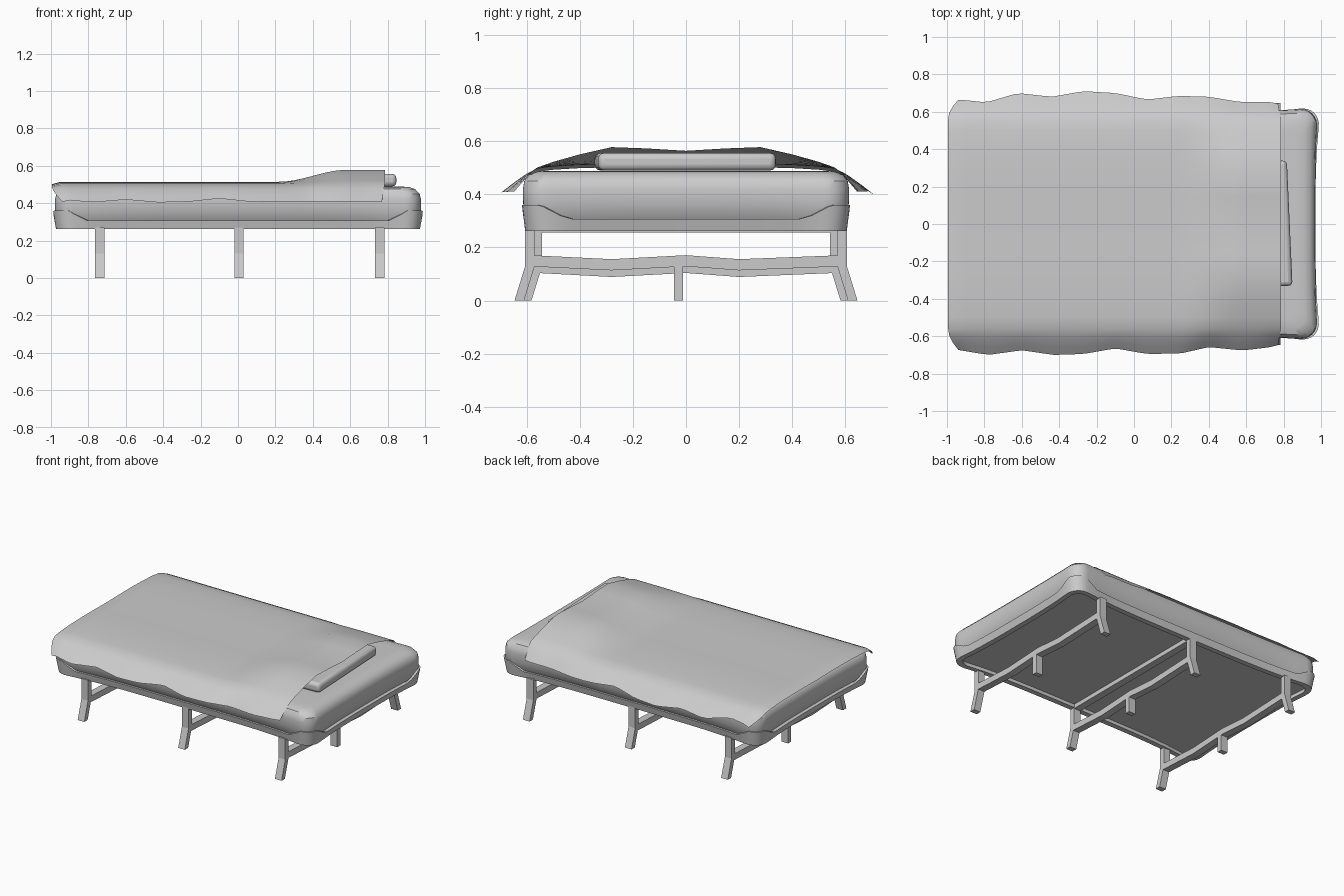
import bpy, bmesh, math

if "Cube" in bpy.data.objects:
    bpy.data.objects.remove(bpy.data.objects["Cube"])

def make(name, verts, faces, smooth=0):
    me = bpy.data.meshes.new(name)
    me.from_pydata(verts, [], faces)
    bm = bmesh.new()
    bm.from_mesh(me)
    bmesh.ops.recalc_face_normals(bm, faces=bm.faces)
    bm.to_mesh(me)
    bm.free()
    ob = bpy.data.objects.new(name, me)
    bpy.context.collection.objects.link(ob)
    if smooth:
        bpy.ops.object.select_all(action='DESELECT')
        ob.select_set(True)
        bpy.context.view_layer.objects.active = ob
        bpy.ops.object.shade_smooth_by_angle(angle=math.radians(smooth))
    return ob

def outline(hx, hy, r, bow, side=24, seg=8):
    """Rounded rectangle whose sides are pinched inwards by bow."""
    arc = []
    for k, (sx, sy) in enumerate([(1, 1), (-1, 1), (-1, -1), (1, -1)]):
        for i in range(seg + 1):
            a = math.pi / 2 * (k + i / seg)
            arc.append((sx * (hx - r) + r * math.cos(a), sy * (hy - r) + r * math.sin(a)))
    pts = []
    for i, p in enumerate(arc):
        pts.append(p)
        if i % (seg + 1) == seg:
            q = arc[(i + 1) % len(arc)]
            for j in range(1, side):
                t = j / side
                pts.append((p[0] + (q[0] - p[0]) * t, p[1] + (q[1] - p[1]) * t))
    return [(x * (1 - 0.6 * bow * (1 - abs(y / hy) ** 3)),
             y * (1 - 1.4 * bow * (1 - abs(x / hx) ** 4))) for x, y in pts]

def loft(name, loops, ring=False, smooth=35):
    """Join stacked loops; ring closes the section, otherwise ends are capped."""
    n, m = len(loops[0]), len(loops)
    verts = [v for lp in loops for v in lp]
    faces = []
    for a in range(m if ring else m - 1):
        b = (a + 1) % m
        faces += [(a * n + i, a * n + (i + 1) % n, b * n + (i + 1) % n, b * n + i) for i in range(n)]
    if not ring:
        faces += [tuple(range(n)), tuple(range((m - 1) * n, m * n))]
    return make(name, verts, faces, smooth)

def level(hx, hy, r, bow, z):
    return [(x, y, z) for x, y in outline(hx, hy, r, bow)]

def bar(name, x, path, w, upright, d=0.05):
    """Rectangular bar along a (y, z) path at a given x."""
    oy, oz = (w / 2, 0) if upright else (0, w / 2)
    h = d / 2
    loft(name, [[(x - h, y - oy, z - oz), (x + h, y - oy, z - oz),
                 (x + h, y + oy, z + oz), (x - h, y + oy, z + oz)] for y, z in path], smooth=0)

# mattress
loft("mattress", [level(*p) for p in [
    (0.955, 0.595, 0.10, 0.05, 0.285), (0.97, 0.61, 0.10, 0.045, 0.31),
    (0.985, 0.622, 0.10, 0.03, 0.36), (0.984, 0.622, 0.10, 0.025, 0.42),
    (0.976, 0.615, 0.09, 0.02, 0.45), (0.95, 0.595, 0.08, 0.015, 0.475),
    (0.915, 0.56, 0.07, 0.01, 0.486), (0.87, 0.51, 0.06, 0.0, 0.489)]])

# frame rail whose outer face rises into pockets at the corners
def pocket_top(x, y):
    t = min((abs(x) - 0.84) / 0.06, (abs(y) - 0.45) / 0.10)
    return 0.308 + 0.052 * max(0, min(1, t))

top_out = outline(1.003, 0.636, 0.12, 0.055)
top_in = outline(0.988, 0.621, 0.11, 0.055)
loft("frame_rail", [
    level(0.988, 0.624, 0.12, 0.055, 0.262),
    [(x, y, pocket_top(x, y)) for x, y in top_out],
    [(u, v, pocket_top(x, y)) for (u, v), (x, y) in zip(top_in, top_out)],
    level(0.98, 0.614, 0.11, 0.055, 0.305),
    level(0.95, 0.585, 0.09, 0.055, 0.305),
    level(0.95, 0.585, 0.09, 0.055, 0.262)], ring=True)

# three leg trestles with stretcher and centre foot
for label, x, yl, zc in [("left", -0.74, 0.583, 0.13), ("middle", 0.005, 0.56, 0.125), ("right", 0.757, 0.588, 0.15)]:
    for s, side in [(-1, "front"), (1, "back")]:
        bar(f"{label}_{side}_leg", x, [(s * (yl + 0.04), 0), (s * yl, 0.13), (s * yl, 0.27)], 0.036, True)
    bar(f"{label}_stretcher", x, [(-yl, zc), (-0.28, zc - 0.015), (0, zc), (0.2, zc - 0.015), (yl, zc)], 0.042, False)
    bar(f"{label}_centre_foot", x, [(-0.028, 0), (-0.028, zc)], 0.034, True)
bar("middle_slat", 0.005, [(-0.56, 0.274), (0.56, 0.274)], 0.036, False)

# pillow under the blanket
bpy.ops.mesh.primitive_cube_add(size=1, location=(0.655, -0.003, 0.523), rotation=(0, 0, 0.045))
pillow = bpy.context.object
pillow.name = "pillow"
pillow.scale = (0.355, 0.67, 0.066)
bpy.ops.object.transform_apply(location=False, rotation=True, scale=True)
bev = pillow.modifiers.new("round", 'BEVEL')
bev.width, bev.segments = 0.022, 3
bpy.ops.object.shade_smooth_by_angle(angle=math.radians(50))

# blanket draped over mattress and pillow, with uneven hems
FRONT = [(-1, .665), (-.93, .675), (-.78, .70), (-.6, .675), (-.43, .70), (-.27, .695), (-.1, .665),
         (.07, .695), (.25, .692), (.4, .658), (.58, .676), (.72, .66), (.8, .64)]
BACK = [(-1, .66), (-.93, .665), (-.79, .65), (-.62, .70), (-.44, .68), (-.27, .71), (-.1, .70),
        (.07, .665), (.24, .685), (.4, .68), (.57, .652), (.72, .652), (.8, .64)]

def hem(table, x):
    for (a, p), (b, q) in zip(table, table[1:]):
        if x <= b:
            return p + (q - p) * max(0, x - a) / (b - a)
    return table[-1][1]

drape = [(0, 0.512), (0.15, 0.514), (0.28, 0.514), (0.4, 0.511), (0.5, 0.505),
         (0.56, 0.497), (0.605, 0.475), (0.65, 0.442), (0.69, 0.41)]
section = [(-y, z) for y, z in drape[:0:-1]] + drape
NX = 40
bv, bf = [], []
for i in range(NX + 1):
    u = i / NX
    for y, z in section:
        a = abs(y)
        edge = max(0, (a - 0.56) / 0.13)
        x0 = -0.994 + 0.055 * edge ** 2
        x = x0 + (0.785 - 0.015 * edge - x0) * u
        t = max(0, min(1, (x - 0.22) / 0.36))
        lift = 0.064 * t * t * (3 - 2 * t) * max(0, min(1, (0.58 - a) / 0.29))
        lift -= 0.012 * t * max(0, 1 - a / 0.25)
        shift = (hem(BACK if y > 0 else FRONT, x) - 0.69) * edge
        droop = -0.012 if i == 0 else 0
        bv.append((x, math.copysign(a + shift, y), z + lift + droop - 0.6 * shift * (x < 0.3)))
m = len(section)
for i in range(NX):
    for j in range(m - 1):
        k = i * m + j
        bf.append((k, k + m, k + m + 1, k + 1))
make("blanket", bv, bf, 50)
